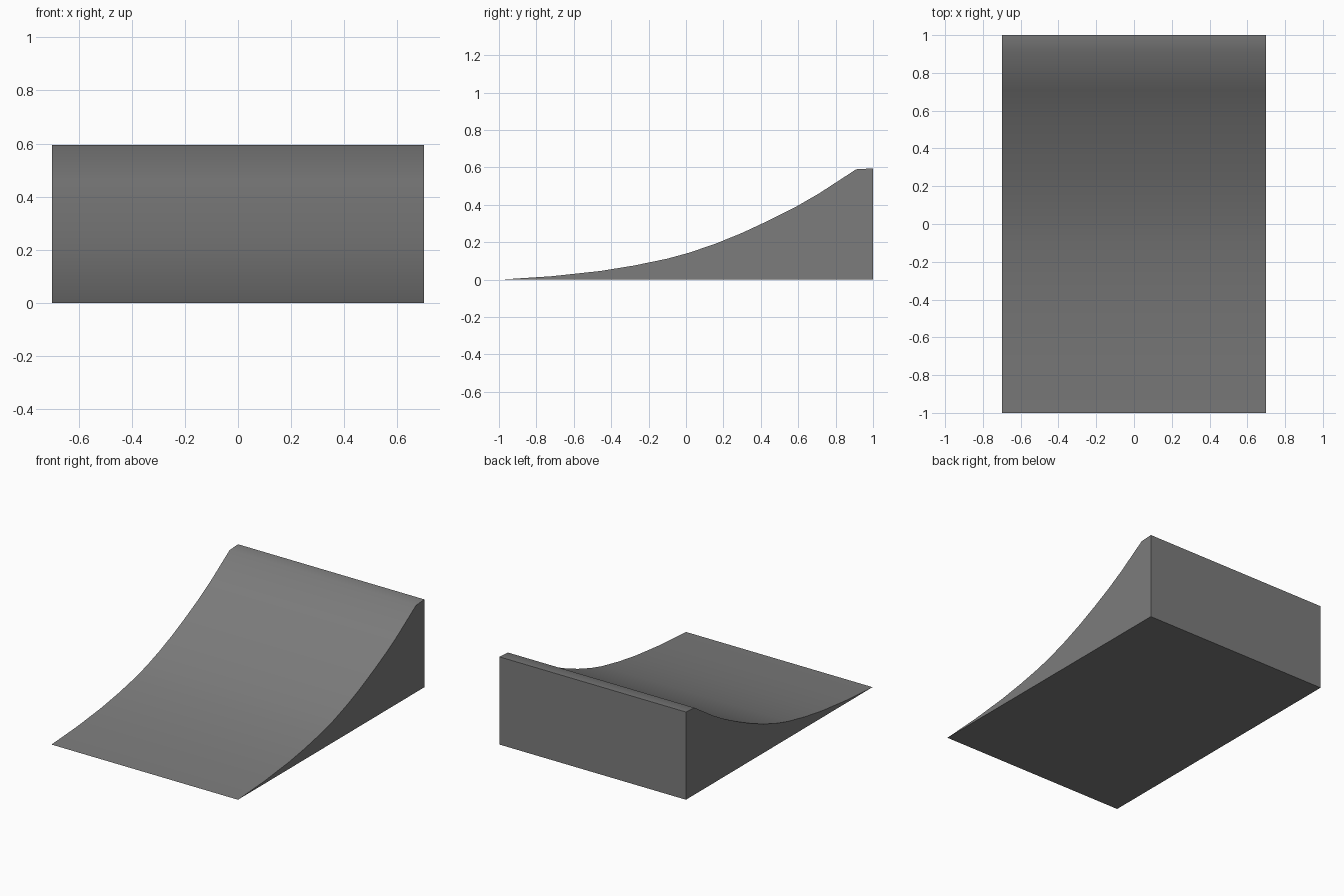
import bpy
import bmesh
import math

cube = bpy.data.objects.get("Cube")
if cube:
    bpy.data.objects.remove(cube, do_unlink=True)

HALF_WIDTH = 0.70

# Side outline (y, z): curved riding surface, top lip, then the back and base
ride = [(-1, 0), (-0.72, 0.018), (-0.46, 0.046), (-0.28, 0.075), (-0.1, 0.112),
        (0.02, 0.145), (0.16, 0.193), (0.3, 0.25), (0.45, 0.32), (0.59, 0.391),
        (0.71, 0.46), (0.91, 0.59), (1, 0.595)]
outline = ride + [(1, 0)]

# Dark grey concrete
grey = bpy.data.materials.new("dark grey")
grey.use_nodes = True
colour = (0.2, 0.2, 0.2, 1)
grey.diffuse_color = colour
grey.node_tree.nodes["Principled BSDF"].inputs["Base Color"].default_value = colour

# Sweep the outline across the width of the ramp
bm = bmesh.new()
side = bm.faces.new([bm.verts.new((-HALF_WIDTH, y, z)) for y, z in outline])
swept = bmesh.ops.extrude_face_region(bm, geom=[side], use_keep_orig=True)
verts = [v for v in swept["geom"] if isinstance(v, bmesh.types.BMVert)]
bmesh.ops.translate(bm, verts=verts, vec=(2 * HALF_WIDTH, 0, 0))
bmesh.ops.recalc_face_normals(bm, faces=bm.faces)
mesh = bpy.data.meshes.new("curved_ramp")
bm.to_mesh(mesh)
bm.free()
mesh.materials.append(grey)

ramp = bpy.data.objects.new("curved_ramp", mesh)
bpy.context.collection.objects.link(ramp)

# Smooth riding surface and lip, crisp outer edges
bpy.ops.object.select_all(action="DESELECT")
ramp.select_set(True)
bpy.context.view_layer.objects.active = ramp
bpy.ops.object.shade_smooth_by_angle(angle=math.radians(40))
